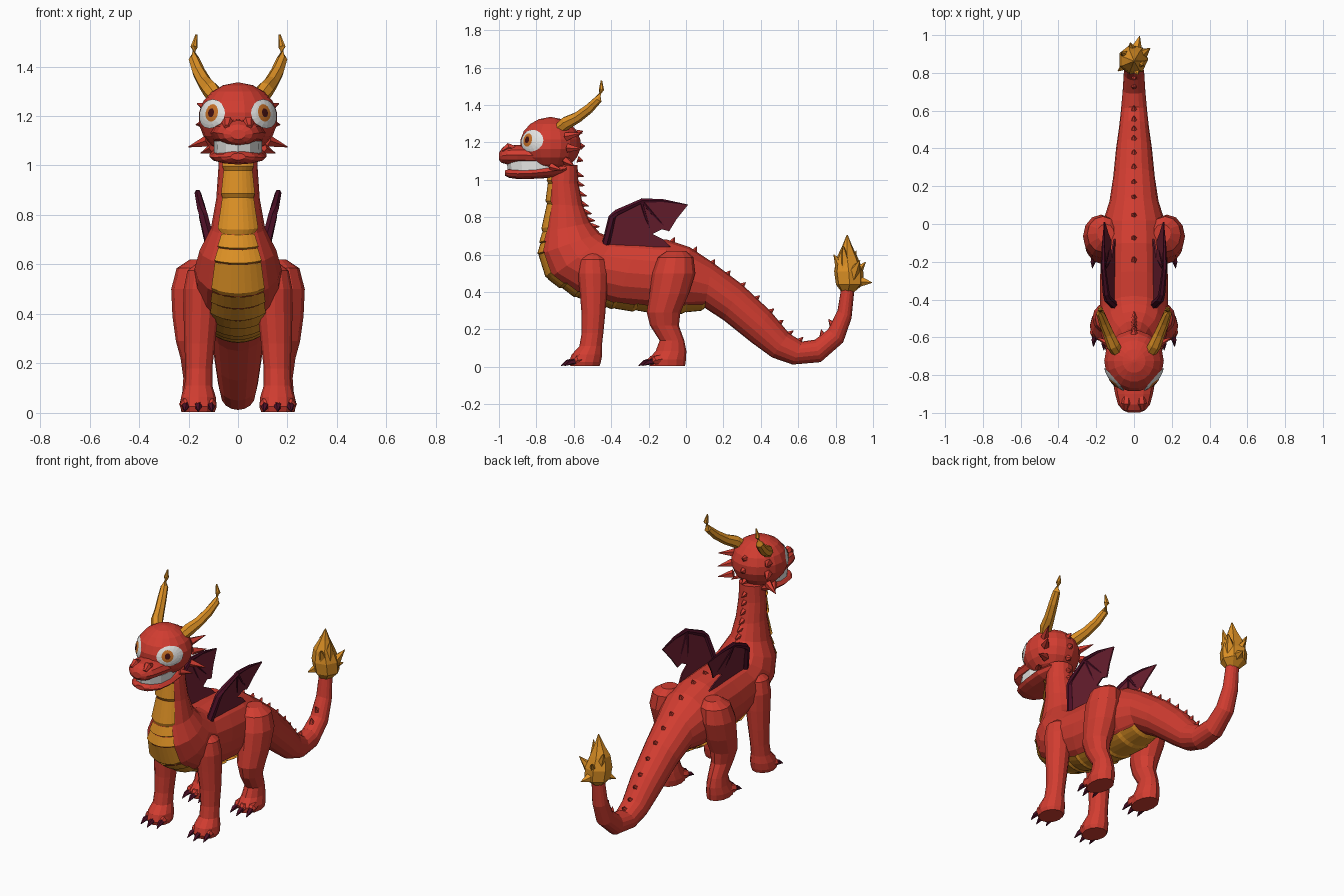
import bpy, bmesh
from math import sin, cos, pi, radians
from mathutils import Vector as V

if "Cube" in bpy.data.objects:
    bpy.data.objects.remove(bpy.data.objects["Cube"])


def material(name, col):
    m = bpy.data.materials.new(name)
    m.diffuse_color = (*col, 1)
    m.use_nodes = True
    m.node_tree.nodes["Principled BSDF"].inputs["Base Color"].default_value = m.diffuse_color
    return m


RED = material("red_scales", (0.64, 0.046, 0.03))
GOLD = material("gold_horn", (0.72, 0.28, 0.018))
DARK = material("dark_claw", (0.075, 0.005, 0.02))
MEMB = material("wing_maroon", (0.15, 0.014, 0.03))
WHITE = material("white", (0.8, 0.8, 0.78))
IRIS = material("iris_orange", (0.6, 0.17, 0.02))
PUPIL = material("pupil_dark", (0.06, 0.006, 0.006))


def build(name, parts, mat, mirror=False):
    """Mesh from a list of (vertices, faces) parts, optionally mirrored in x."""
    bm = bmesh.new()
    for s in ((1, -1) if mirror else (1,)):
        for verts, faces in parts:
            vs = [bm.verts.new((s * p[0], p[1], p[2])) for p in verts]
            for f in faces:
                bm.faces.new([vs[i] for i in f])
    bmesh.ops.recalc_face_normals(bm, faces=bm.faces)
    me = bpy.data.meshes.new(name)
    bm.to_mesh(me)
    bm.free()
    me.materials.append(mat)
    ob = bpy.data.objects.new(name, me)
    bpy.context.collection.objects.link(ob)
    return ob


def loft(rings, n=12):
    """Closed skin over elliptical rings given as (centre, half axis u, half axis v)."""
    verts, faces = [], []
    for c, u, v in rings:
        verts += [V(c) + V(u) * cos(2 * pi * i / n) + V(v) * sin(2 * pi * i / n) for i in range(n)]
    for k in range(len(rings) - 1):
        for i in range(n):
            j = (i + 1) % n
            faces.append((k * n + i, k * n + j, k * n + n + j, k * n + n + i))
    faces += [tuple(range(n)), tuple(range(len(verts) - n, len(verts)))]
    return verts, faces


def tube(pts, radii, n=6):
    """Round tube along a path."""
    pts, rings = [V(p) for p in pts], []
    for i, p in enumerate(pts):
        t = (pts[min(i + 1, len(pts) - 1)] - pts[max(i - 1, 0)]).normalized()
        u = t.cross(V((0, 0, 1)) if abs(t.z) < 0.95 else V((0, 1, 0))).normalized()
        rings.append((p, u * radii[i], t.cross(u) * radii[i]))
    return loft(rings, n)


def spike(a, b, r, n=5):
    return tube([a, b], [r, 0.002], n)


def flat_rings(rows):
    """Horizontal rings from rows of (x, y, z, rx, ry)."""
    return loft([((x, y, z), (rx, 0, 0), (0, ry, 0)) for x, y, z, rx, ry in rows])


# Neck, torso and tail: back point (y, z), front point (y, z), half width
SPINE = [
    (-.58, 1.08, -.72, 1.08, .075), (-.575, .98, -.735, .98, .08), (-.55, .86, -.74, .87, .088),
    (-.51, .77, -.765, .72, .11), (-.46, .715, -.785, .60, .155), (-.42, .70, -.735, .47, .175),
    (-.38, .69, -.58, .375, .18), (-.25, .69, -.38, .315, .18), (-.10, .68, -.15, .295, .175),
    (.02, .64, 0, .295, .165), (.14, .56, .10, .315, .13), (.30, .44, .20, .25, .11),
    (.45, .30, .35, .13, .095), (.55, .18, .46, .05, .08), (.62, .135, .57, .012, .07),
    (.69, .145, .72, .025, .06), (.76, .20, .84, .13, .054), (.81, .30, .885, .26, .047),
    (.83, .42, .90, .41, .04)]


def spine_at(t):
    k = min(int(t), len(SPINE) - 2)
    a, b, f = SPINE[k], SPINE[k + 1], t - k
    y0, z0, y1, z1, w = (p + (q - p) * f for p, q in zip(a, b))
    back, front = V((0, y0, z0)), V((0, y1, z1))
    return (back + front) / 2, (back - front) / 2, V((w, 0, 0))


build("neck_body_tail", [loft([spine_at(k) for k in range(len(SPINE))], 16)], RED)

# Belly plates: overlapping bands that flare at the lower edge
plates = []
for k, count in enumerate((1, 1, 1, 2, 1, 2, 2, 2, 1, 1)):
    for i in range(count):
        verts, faces, m = [], [], 9
        for f, off in ((0, .004), (.85, .012), (1, .001)):
            t = k + (i + f) / count
            c, h, w = spine_at(t)
            half = radians(44 if t < 3 else 36 if t < 8 else 40)
            for j in range(m):
                a = pi + half * (2 * j / (m - 1) - 1)
                d = h * cos(a) + w * sin(a)
                verts.append(c + d + d.normalized() * off)
        for r in (0, m):
            faces += [(r + j, r + j + 1, r + m + j + 1, r + m + j) for j in range(m - 1)]
        plates.append((verts, faces))
build("belly_plates", plates, GOLD)

# Back spikes along neck and tail
spikes = []
for t in (.5, 1, 1.45, 1.9, 2.35, 2.8, 3.3, 7.4, 8.2, 9.2, 10, 10.5, 11, 11.5, 12, 12.5, 13, 13.8, 15.5, 16.3):
    c, h, w = spine_at(t)
    up = h.normalized()
    along = (spine_at(t + .1)[0] - c).normalized()
    size = .032 if t < 4 else .022
    spikes.append(spike(c + h - up * .012, c + h + up * size + along * .012, .02))
build("back_spikes", spikes, RED)

# Legs
build("front_legs", [flat_rings([
    (.13, -.50, .61, .03, .04), (.14, -.50, .575, .065, .07), (.148, -.498, .50, .072, .08),
    (.15, -.495, .40, .07, .073), (.155, -.495, .28, .062, .063), (.158, -.50, .18, .054, .058),
    (.16, -.51, .11, .056, .06), (.16, -.53, .065, .07, .082), (.16, -.54, .025, .074, .085),
    (.16, -.54, .004, .066, .078)])], RED, True)
build("hind_legs", [flat_rings([
    (.15, -.05, .62, .045, .05), (.165, -.055, .585, .083, .095), (.175, -.065, .50, .095, .115),
    (.175, -.09, .39, .09, .105), (.175, -.12, .29, .076, .09), (.172, -.115, .22, .06, .077),
    (.168, -.075, .14, .053, .066), (.165, -.08, .085, .06, .082), (.165, -.10, .04, .07, .10),
    (.165, -.10, .004, .064, .095)])], RED, True)

# Toes and claws
toes, claws = [], []
for fx, fy in ((.16, -.60), (.165, -.185)):
    for d in (-.048, 0, .048):
        y = fy + abs(d) * .4
        toes.append(tube([(fx + d * .8, y + .05, .045), (fx + d, y, .035), (fx + d, y - .02, .025)],
                         [.025, .026, .012]))
        claws.append(tube([(fx + d, y - .005, .03), (fx + d * 1.1, y - .035, .024),
                           (fx + d * 1.15, y - .068, .006)], [.017, .014, .002], 5))
build("toes", toes, RED, True)
build("claws", claws, DARK, True)

# Head
HEAD, SIZE = V((0, -.725, 1.19)), V((.16, .165, .145))


def on_head(az, el, k=1.0):
    d = V((cos(el) * sin(az), -cos(el) * cos(az), sin(el)))
    return HEAD + V((d.x * SIZE.x, d.y * SIZE.y, d.z * SIZE.z)) * k


els = [radians(-87 + 174 * i / 9) for i in range(10)]
build("head", [loft([((0, HEAD.y, HEAD.z + SIZE.z * sin(e)), (SIZE.x * cos(e), 0, 0),
                      (0, SIZE.y * cos(e), 0)) for e in els], 18)], RED)


def eye_patch(name, az, el, da, de, k, mat):
    n, rows = 16, 4
    verts, faces = [on_head(radians(az), radians(el), k)], []
    for r in range(1, rows + 1):
        for i in range(n):
            a = 2 * pi * i / n
            verts.append(on_head(radians(az + da * r / rows * cos(a)),
                                 radians(el + de * r / rows * sin(a)), k))
    for i in range(n):
        j = (i + 1) % n
        faces.append((0, 1 + i, 1 + j))
        for r in range(rows - 1):
            b = 1 + r * n
            faces.append((b + i, b + n + i, b + n + j, b + j))
    build(name, [(verts, faces)], mat, True)


eye_patch("eye_whites", 48, 8, 29, 24, 1.012, WHITE)
eye_patch("irises", 42, 9, 12, 14, 1.026, IRIS)
eye_patch("pupils", 42, 9, 5.5, 7, 1.036, PUPIL)


def jaw(rows):
    """Rings across the y axis from rows of (y, z, rx, rz)."""
    return loft([((0, y, z), (rx, 0, 0), (0, 0, rz)) for y, z, rx, rz in rows])


# Snout, lower jaw, teeth and nostrils
build("snout", [jaw([(-.72, 1.13, .12, .06), (-.82, 1.13, .112, .055), (-.90, 1.133, .10, .053),
                     (-.955, 1.132, .085, .05), (-.985, 1.128, .06, .038), (-.999, 1.125, .03, .02)])], RED)
build("lower_jaw", [jaw([(-.64, 1.06, .08, .03), (-.72, 1.045, .115, .035), (-.82, 1.035, .115, .03),
                         (-.90, 1.032, .10, .028), (-.945, 1.034, .07, .024), (-.968, 1.036, .03, .014)])], RED)
build("teeth", [flat_rings([(0, -.80, 1.04, .096, .15), (0, -.80, 1.10, .098, .16)])], WHITE)
build("nostrils", [tube([(.04, -.92, 1.165), (.042, -.95, 1.175), (.045, -.982, 1.155)],
                        [.02, .024, .012])], RED, True)

# Cheek and head spikes
build("head_spikes", [spike((.12, -.64, 1.10), (.20, -.60, 1.075), .025),
                      spike((.125, -.63, 1.17), (.17, -.555, 1.165), .025),
                      spike((.12, -.64, 1.23), (.165, -.555, 1.25), .025),
                      spike((.10, -.72, 1.07), (.15, -.66, 1.05), .022)], RED, True)
build("crest_spikes", [spike((0, -.58, 1.25), (0, -.55, 1.26), .02),
                       spike((0, -.565, 1.18), (0, -.54, 1.18), .02),
                       spike((0, -.58, 1.11), (0, -.55, 1.10), .02)], RED)

# Horns
build("horns", [tube([(.085, -.68, 1.27), (.11, -.64, 1.305), (.135, -.58, 1.335), (.16, -.52, 1.38),
                      (.178, -.47, 1.43), (.178, -.452, 1.48), (.168, -.452, 1.53)],
                     [.032, .036, .03, .027, .022, .015, .004], 7)], GOLD, True)


# Wings: thin membrane and thicker bones in one leaning plane
def wing_pt(y, z, dx=0.0):
    return V((.105 + .24 * (z - .65) + dx, y, z))


outline = [(-.44, .64), (-.39, .81), (-.23, .895), (.01, .865), (-.05, .79), (-.09, .725),
           (-.13, .735), (-.18, .71), (-.12, .68), (-.08, .64)]
m = len(outline)
verts = [wing_pt(y, z, dx) for dx in (-.004, .004) for y, z in outline]
faces = [tuple(range(m)), tuple(range(m, 2 * m))]
faces += [(i, (i + 1) % m, m + (i + 1) % m, m + i) for i in range(m)]
build("wing_membranes", [(verts, faces)], MEMB, True)
P = wing_pt
build("wing_bones", [
    tube([P(-.43, .65), P(-.395, .80), P(-.37, .825), P(-.23, .89)], [.022, .02, .018, .013]),
    tube([P(-.24, .89), P(-.12, .888), P(.01, .866)], [.013, .009, .002]),
    tube([P(-.235, .885), P(-.17, .81), P(-.09, .725)], [.01, .008, .002]),
    tube([P(-.24, .885), P(-.215, .80), P(-.18, .71)], [.01, .008, .002])], DARK, True)

# Tail flame: ragged bulb with leaf points
flame = [loft([((x, y, z), (r, 0, 0), (0, r, 0)) for x, y, z, r in (
    (0, .865, .40, .035), (0, .875, .44, .075), (-.005, .87, .51, .08), (-.01, .862, .58, .06),
    (-.005, .862, .64, .03), (0, .862, .705, .003))], 7)]
for a, b, r in (((0, .89, .46), (.03, .995, .45), .05), ((.02, .88, .47), (.085, .93, .57), .05),
                ((-.02, .86, .47), (-.085, .81, .43), .045), ((0, .85, .50), (.02, .79, .60), .05),
                ((-.02, .88, .50), (-.07, .91, .62), .045), ((.02, .86, .5), (.05, .84, .65), .045),
                ((0, .89, .48), (-.02, .96, .56), .045)):
    flame.append(spike(a, b, r))
build("tail_flame", flame, GOLD)
